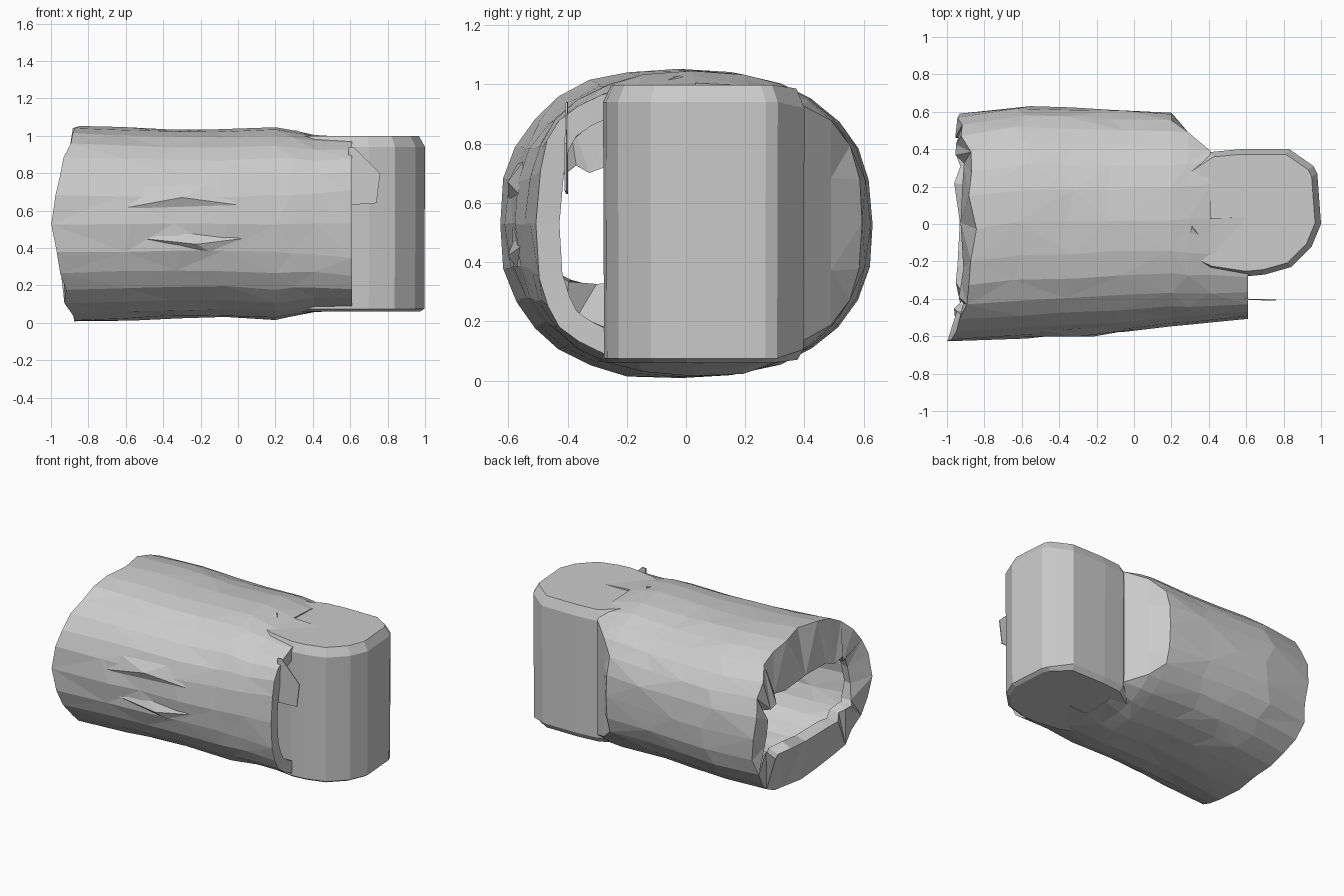
import bpy
import math
import random

random.seed(4)
cube = bpy.data.objects.get("Cube")
if cube:
    bpy.data.objects.remove(cube, do_unlink=True)

grey = bpy.data.materials.new("plain grey")
grey.use_nodes = True
colour = (0.6, 0.6, 0.6, 1)
grey.diffuse_color = colour
grey.node_tree.nodes["Principled BSDF"].inputs["Base Color"].default_value = colour

MID = 0.53      # height of the long axis
SIDES = 28


def add_mesh(name, verts, faces):
    mesh = bpy.data.meshes.new(name)
    mesh.from_pydata(verts, [], faces)
    mesh.materials.append(grey)
    mesh.update()
    obj = bpy.data.objects.new(name, mesh)
    bpy.context.collection.objects.link(obj)
    return obj


def rounded(value, power):
    return math.copysign(abs(value) ** (2 / power), value)


def noise(amount=0.006):
    return random.uniform(-amount, amount)


# Hollow shell: x, front y, back y, half height, squareness, furthest back y
stations = [(-0.86, -0.627, 0.585, 0.525, 2.4, 1), (-0.6, -0.61, 0.628, 0.515, 2.4, 1),
            (-0.35, -0.592, 0.622, 0.505, 2.4, 1), (-0.1, -0.575, 0.614, 0.5, 2.4, 1),
            (0.2, -0.547, 0.597, 0.514, 2.45, 1), (0.29, -0.537, 0.592, 0.497, 2.6, 0.49),
            (0.41, -0.525, 0.585, 0.474, 2.8, 0.39), (0.61, -0.505, 0.585, 0.466, 3.2, 0.39)]
verts = []
# Inward rim around the ragged opening
for i in range(SIDES):
    a = 2 * math.pi * i / SIDES
    verts.append((-0.935 + noise(0.03), 0.48 * rounded(math.cos(a), 4) + noise(0.015),
                  MID + 0.21 * rounded(math.sin(a), 4) + noise(0.025)))
for s, (x, front, back, half, power, limit) in enumerate(stations):
    for i in range(SIDES):
        a = 2 * math.pi * i / SIDES
        c = math.cos(a)
        px = x
        if s == 0:
            px -= (0.125 if c < 0 else 0.075) * c * c + noise(0.02)
        elif x < 0.2:
            px += noise(0.05)
        y = (front + back) / 2 + (back - front) / 2 * rounded(c, power) + noise()
        z = MID + half * rounded(math.sin(a), power) + noise(0.004)
        verts.append((px, min(y, limit), z))    # back wall closes onto the end block

faces = []
for s in range(len(stations)):
    for i in range(SIDES):
        j = (i + 1) % SIDES
        middle = math.cos(2 * math.pi * (i + 0.5) / SIDES)
        if s == len(stations) - 1 and middle > -0.1:
            continue                # only the front lip runs this far
        a, b = s * SIDES + i, s * SIDES + j
        c, d = b + SIDES, a + SIDES
        faces += [(a, b, c), (a, c, d)] if (i + s) % 2 else [(a, b, d), (b, c, d)]
shell = add_mesh("hollow_shell", verts, faces)
wall = shell.modifiers.new("wall", "SOLIDIFY")
wall.thickness = 0.08
wall.offset = -1

# Rounded end block: chamfered edges, with a deeper chamfer along the back
outline = [(0.25, -0.18), (0.4, -0.25), (0.6, -0.28), (0.7, -0.27), (0.84, -0.23),
           (0.95, -0.12), (1.0, 0.0), (0.98, 0.27), (0.96, 0.31), (0.83, 0.4),
           (0.57, 0.4), (0.41, 0.385), (0.25, 0.28)]
levels = [(0.06, 0.93, 0.01), (0.075, 0.99, 0.03), (0.94, 1.0, -0.02), (0.998, 0.92, -0.012)]
n = len(outline)
cx, cy = 0.6, 0.06
verts = [(cx + (x - cx) * k, cy + (y - cy) * k, z + (shift if y > 0.35 else 0))
         for z, k, shift in levels for x, y in outline]
faces = [(l * n + i, l * n + (i + 1) % n, (l + 1) * n + (i + 1) % n, (l + 1) * n + i)
         for l in range(len(levels) - 1) for i in range(n)]
faces += [tuple(reversed(range(n))), tuple(range(3 * n, 4 * n))]
add_mesh("end_block", verts, faces)


def add_chip(name, rim, peak):
    """Low pointed flake: a rim of points and one raised peak."""
    k = len(rim)
    add_mesh(name, rim + [peak], [(i, (i + 1) % k, k) for i in range(k)] + [tuple(reversed(range(k)))])


# Split flakes on the front wall and the top
add_chip("upper_front_flake", [(-0.63, -0.6, 0.61), (0.0, -0.565, 0.63),
                               (-0.16, -0.55, 0.74), (-0.5, -0.57, 0.73)], (-0.3, -0.602, 0.67))
add_chip("lower_front_flake", [(-0.5, -0.595, 0.45), (-0.15, -0.57, 0.38),
                               (0.02, -0.56, 0.45), (-0.3, -0.575, 0.49)], (-0.22, -0.602, 0.42))
add_chip("top_flake", [(0.28, -0.12, 1.01), (0.41, -0.13, 0.99), (0.31, 0.02, 1.01)],
         (0.31, -0.02, 1.03))

# Thin torn flap beside the end block
flap = [(0.59, 0.63), (0.74, 0.64), (0.76, 0.8), (0.62, 0.94), (0.59, 0.94)]
flap_obj = add_mesh("torn_flap", [(x, -0.405 - 0.03 * (x - 0.59), z) for x, z in flap], [tuple(range(5))])
flap_obj.modifiers.new("sheet", "SOLIDIFY").thickness = 0.006
